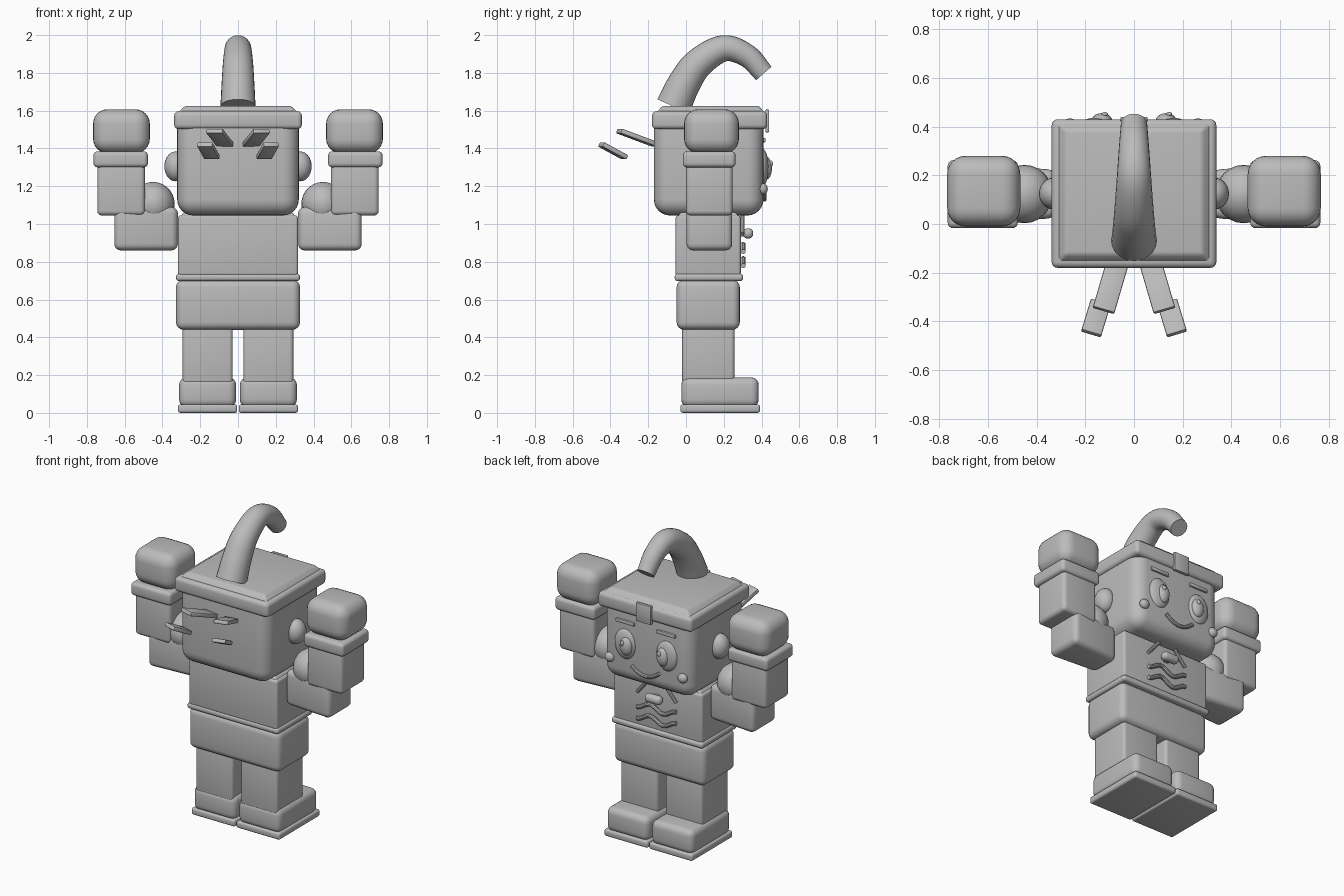
import bpy, bmesh, math
from mathutils import Vector, Matrix

if "Cube" in bpy.data.objects:
    bpy.data.objects.remove(bpy.data.objects["Cube"])

grey = bpy.data.materials.new("plain_grey")
grey.diffuse_color = (0.5, 0.5, 0.5, 1)
grey.use_nodes = True
grey.node_tree.nodes["Principled BSDF"].inputs["Base Color"].default_value = grey.diffuse_color


def finish(bm, name, bevel=0, seg=4):
    bmesh.ops.recalc_face_normals(bm, faces=bm.faces)
    me = bpy.data.meshes.new(name)
    bm.to_mesh(me)
    bm.free()
    ob = bpy.data.objects.new(name, me)
    bpy.context.collection.objects.link(ob)
    me.materials.append(grey)
    if bevel:
        m = ob.modifiers.new("round", 'BEVEL')
        m.width, m.segments, m.limit_method = bevel, seg, 'NONE'
    bpy.ops.object.select_all(action='DESELECT')
    ob.select_set(True)
    bpy.context.view_layer.objects.active = ob
    if bevel:
        bpy.ops.object.convert(target='MESH')
    bpy.ops.object.shade_smooth_by_angle(angle=math.radians(35))
    return ob


def box(name, x, y, z, bevel=0.02, seg=4, shape=None):
    """Rounded box from (min, max) ranges; shape optionally moves corners."""
    bm = bmesh.new()
    bmesh.ops.create_cube(bm, size=1)
    for v in bm.verts:
        s = v.co * 2
        v.co = [sum(r) / 2 + (r[1] - r[0]) * c for r, c in zip((x, y, z), v.co)]
        if shape:
            v.co += Vector(shape(s))
    return finish(bm, name, bevel, seg)


def side_box(name, s, x, *args, **kw):
    return box(name, sorted((s * x[0], s * x[1])), *args, **kw)


def ball(name, centre, radii):
    bm = bmesh.new()
    bmesh.ops.create_uvsphere(bm, u_segments=24, v_segments=14, radius=1)
    bm.transform(Matrix.Translation(centre) @ Matrix.Diagonal((*radii, 1)))
    return finish(bm, name)


def tube(name, pts, radii, side, sides=16):
    """Round sweep along a planar path; side is the plane's normal."""
    pts, side = [Vector(p) for p in pts], Vector(side)
    bm, rings = bmesh.new(), []
    for i, p in enumerate(pts):
        t = (pts[min(i + 1, len(pts) - 1)] - pts[max(i - 1, 0)]).normalized()
        n = t.cross(side).normalized()
        r = radii[i] if isinstance(radii, list) else radii
        angles = [2 * math.pi * k / sides for k in range(sides)]
        rings.append([bm.verts.new(p + r * (math.cos(a) * side + math.sin(a) * n)) for a in angles])
    for a, b in zip(rings, rings[1:]):
        for k in range(sides):
            j = (k + 1) % sides
            bm.faces.new((a[k], a[j], b[j], b[k]))
    bm.faces.new(rings[0])
    bm.faces.new(rings[-1])
    return finish(bm, name)


def plate(name, a, b, width, thick):
    """Flat bar running from a to b."""
    a, b = Vector(a), Vector(b)
    d = (b - a).normalized()
    w = d.cross(Vector((0, 0, 1))).normalized()
    rot = Matrix((d, w, d.cross(w))).transposed().to_4x4()
    bm = bmesh.new()
    bmesh.ops.create_cube(bm, size=1)
    bm.transform(Matrix.Translation((a + b) / 2) @ rot @
                 Matrix.Diagonal(((b - a).length, width, thick, 1)))
    return finish(bm, name, 0.006, 2)


def spline(ctrl, steps=6):
    c = [Vector(p) for p in ctrl]
    c = [2 * c[0] - c[1]] + c + [2 * c[-1] - c[-2]]
    out = []
    for i in range(1, len(c) - 2):
        p0, p1, p2, p3 = c[i - 1:i + 3]
        for k in range(steps):
            t = k / steps
            out.append(0.5 * (2 * p1 + (p2 - p0) * t + (2 * p0 - 5 * p1 + 4 * p2 - p3) * t * t
                              + (3 * p1 - p0 - 3 * p2 + p3) * t ** 3))
    return out + [c[-2]]


# Trunk
box("hips", (-.328, .328), (-.05, .285), (.44, .705), .04)
box("belt", (-.328, .328), (-.06, .302), (.698, .737), .016)
box("torso", (-.318, .318), (-.055, .29), (.725, 1.045), .015)
box("shoulder_slope", (-.31, .31), (-.05, .285), (1.035, 1.08), .008, 2,
    lambda s: (-.04 * s.x, -.04 * s.y, 0) if s.z > 0 else (0, 0, 0))

# Head and hat
box("head", (-.322, .322), (-.17, .41), (1.045, 1.6), .085, 6)
box("hat_brim", (-.338, .338), (-.18, .43), (1.502, 1.597), .024)
box("hat_crown", (-.325, .325), (-.165, .425), (1.58, 1.626), .012, 3,
    lambda s: (-.045 * s.x, -.04 * s.y, 0) if s.z > 0 else (0, 0, 0))
box("hat_tab", (-.055, .055), (.42, .44), (1.485, 1.605), .004, 2)

# Curved hat plume: path y, z and radius
plume = spline([(-.067, 1.622, .093), (-.012, 1.74, .087), (.065, 1.85, .08),
                (.2, 1.93, .07), (.325, 1.89, .061), (.412, 1.797, .054)])
tube("hat_plume", [(0, p.x, p.y) for p in plume], [p.z for p in plume], (1, 0, 0), 24)

for s, tag in ((-1, "left"), (1, "right")):
    # Legs and shoes
    side_box(tag + "_leg", s, (.028, .293), (-.02, .257), (.15, .46), .02)
    side_box(tag + "_shoe", s, (.01, .312), (-.025, .385), (.03, .188), .04)
    side_box(tag + "_sole", s, (.004, .318), (-.03, .392), (0, .045), .014)
    # Arms
    side_box(tag + "_upper_arm", s, (.318, .655), (0, .247), (.86, 1.09), .035, 4,
             lambda c: (0, -.025 * c.y, 0) if c.x * s < 0 else (0, 0, 0))
    ball(tag + "_elbow", (s * .45, .123, 1.105), (.115, .12, .118))
    side_box(tag + "_forearm", s, (.492, .745), (0, .247), (1.045, 1.32), .025)
    side_box(tag + "_cuff", s, (.477, .765), (-.017, .262), (1.3, 1.385), .022)
    side_box(tag + "_fist", s, (.467, .767), (-.01, .28), (1.375, 1.607), .075, 6)
    # Ears and face
    ball(tag + "_ear", (s * .33, .125, 1.305), (.06, .065, .079))
    ball(tag + "_eye", (s * .15, .405, 1.3), (.075, .032, .098))
    ball(tag + "_pupil", (s * .132, .425, 1.295), (.042, .03, .06))
    ball(tag + "_eye_glint", (s * .132 + .012, .45, 1.32), (.013, .01, .016))
    ball(tag + "_cheek", (s * .262, .408, 1.185), (.032, .025, .03))
    side_box(tag + "_brow", s, (.08, .215), (.4, .422), (1.432, 1.456), .006, 2)
    # Loose flat bars behind the head
    plate(tag + "_upper_bar", (s * .068, -.16, 1.42), (s * .125, -.355, 1.493), .092, .026)
    plate(tag + "_lower_bar", (s * .137, -.322, 1.352), (s * .176, -.45, 1.422), .085, .026)
    # Collar strings
    tube(tag + "_collar_string", [(s * .06, .3, 1.045), (s * .14, .3, .95)], .011, (0, 1, 0), 10)

# Smile
arc = [-1 + k / 8 for k in range(17)]
tube("smile", [(.1 * t, .415, 1.13 + .045 * t * t) for t in arc], .012, (0, 1, 0), 10)

# Chest toggle with stalk, and wavy trims
box("chest_toggle", (-.058, .058), (.302, .356), (.923, .977), .024)
box("toggle_stalk", (-.018, .018), (.28, .32), (.935, .965), .005, 2)
for z, tag in ((.873, "upper"), (.798, "lower")):
    wave = [(.14 * (k / 16 - 1), .303, z + .019 * math.cos(k * math.pi * 3 / 32))
            for k in range(33)]
    tube(tag + "_chest_wave", wave, .013, (0, 1, 0), 10)
